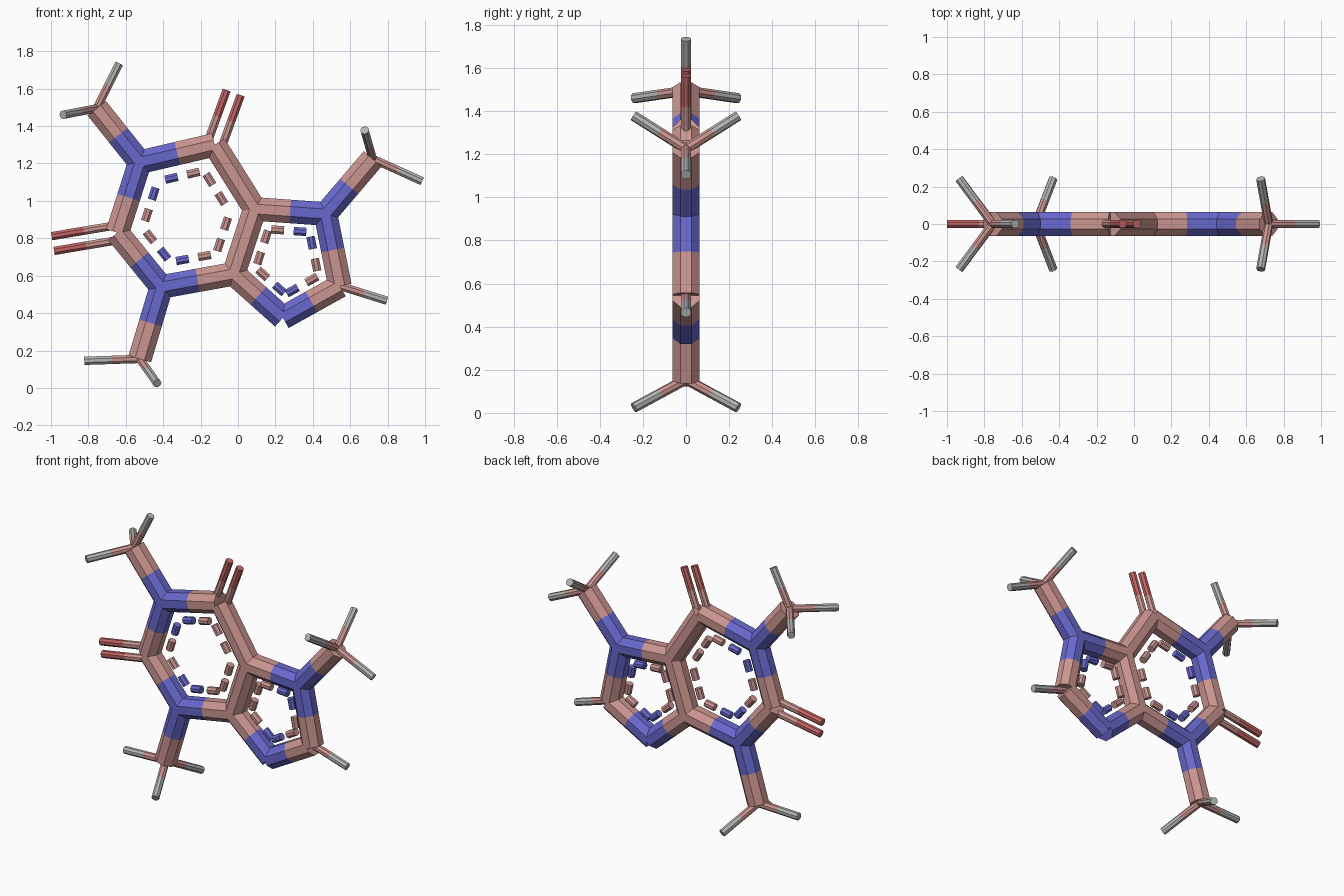
import bpy, bmesh, math
from mathutils import Vector

if "Cube" in bpy.data.objects:
    bpy.data.objects.remove(bpy.data.objects["Cube"])

SIDES, THICK, THIN = 8, 0.068, 0.024


def mat(name, col):
    m = bpy.data.materials.new(name)
    m.diffuse_color = (*col, 1)
    m.use_nodes = True
    m.node_tree.nodes["Principled BSDF"].inputs["Base Color"].default_value = m.diffuse_color
    return m


MATS = {
    "C": mat("dusty pink", (0.60, 0.30, 0.28)),
    "N": mat("blue", (0.14, 0.14, 0.62)),
    "O": mat("red", (0.54, 0.13, 0.13)),
    "H": mat("grey", (0.46, 0.46, 0.45)),
}


def tube(name, a, b, radius, kind_a, kind_b):
    """Faceted rod from a to b, half in each end's colour."""
    a, b = Vector(a), Vector(b)
    u = (b - a).normalized()
    s = Vector((0, 1, 0)).cross(u).normalized()
    t = u.cross(s)
    bm = bmesh.new()
    rings = []
    for f in (0, 0.5, 1):
        c = a.lerp(b, f)
        rings.append([bm.verts.new(c + radius * (math.cos(w) * s + math.sin(w) * t))
                      for w in (math.tau * (k + 0.5) / SIDES for k in range(SIDES))])
    for i in range(2):
        for k in range(SIDES):
            n = (k + 1) % SIDES
            f = bm.faces.new((rings[i][k], rings[i][n], rings[i + 1][n], rings[i + 1][k]))
            f.material_index = i
    bm.faces.new(rings[0][::-1]).material_index = 0
    bm.faces.new(rings[2]).material_index = 1
    me = bpy.data.meshes.new(name)
    bm.to_mesh(me)
    bm.free()
    me.materials.append(MATS[kind_a])
    me.materials.append(MATS[kind_b])
    bpy.context.collection.objects.link(bpy.data.objects.new(name, me))


# Joint positions in the flat x-z plane; first letter is the colour kind
P = {k: Vector((x, 0, z)) for k, x, z in (
    ("N1", -0.525, 1.207), ("C2", -0.645, 0.83), ("N3", -0.41, 0.54),
    ("C4", -0.023, 0.61), ("C5", 0.09, 0.957), ("C6", -0.125, 1.30),
    ("N7", 0.468, 0.93), ("C8", 0.545, 0.545), ("N9", 0.24, 0.375),
    ("C10", -0.755, 1.495), ("C11", -0.525, 0.155), ("C12", 0.72, 1.225))}

# Thick ring rods and the three arms
BONDS = ["N1 C2", "C2 N3", "N3 C4", "C4 C5", "C5 C6", "C6 N1",
         "C5 N7", "N7 C8", "C8 N9", "N9 C4", "N1 C10", "N3 C11", "N7 C12"]
for i, pair in enumerate(BONDS):
    a, b = pair.split()
    tube("ring_rod" if i < 10 else "arm_rod", P[a], P[b], THICK, a[0], b[0])

# Dashed inner rings: two short rods inside every ring side
for loop, inset in (("N1 C2 N3 C4 C5 C6", 0.122), ("C4 C5 N7 C8 N9", 0.103)):
    loop = loop.split()
    centre = sum((P[k] for k in loop), Vector()) / len(loop)
    for a, b in zip(loop, loop[1:] + loop[:1]):
        u = (P[b] - P[a]).normalized()
        mid = (P[a] + P[b]) / 2
        inward = centre - mid
        inward = (inward - u * inward.dot(u)).normalized()
        for kind, sign in ((a[0], -1), (b[0], 1)):
            c = mid + inward * inset + u * sign * 0.06
            tube("ring_dash", c - u * 0.034, c + u * 0.034, THIN, kind, kind)

# Red double prongs
for k, x, z in (("C2", -0.99, 0.772), ("C6", -0.023, 1.579)):
    end = Vector((x, 0, z))
    off = (end - P[k]).normalized().cross(Vector((0, 1, 0))) * 0.04
    for s in (-1, 1):
        tube("double_prong", P[k] + off * s, end + off * s, THIN, "C", "O")

# Grey tripods: one prong in the plane, a mirrored pair out of it
for k, flat, pair in (("C10", (-0.635, 1.735), (-0.935, 1.46)),
                      ("C11", (-0.822, 0.145), (-0.432, 0.024)),
                      ("C12", (0.985, 1.105), (0.677, 1.378))):
    tube("tripod_prong", P[k], (flat[0], 0, flat[1]), THIN, "C", "H")
    for s in (-1, 1):
        tube("tripod_prong", P[k], (pair[0], s * 0.242, pair[1]), THIN, "C", "H")

# Single grey prong on the small ring
tube("single_prong", P["C8"], (0.797, 0, 0.466), THIN, "C", "H")
